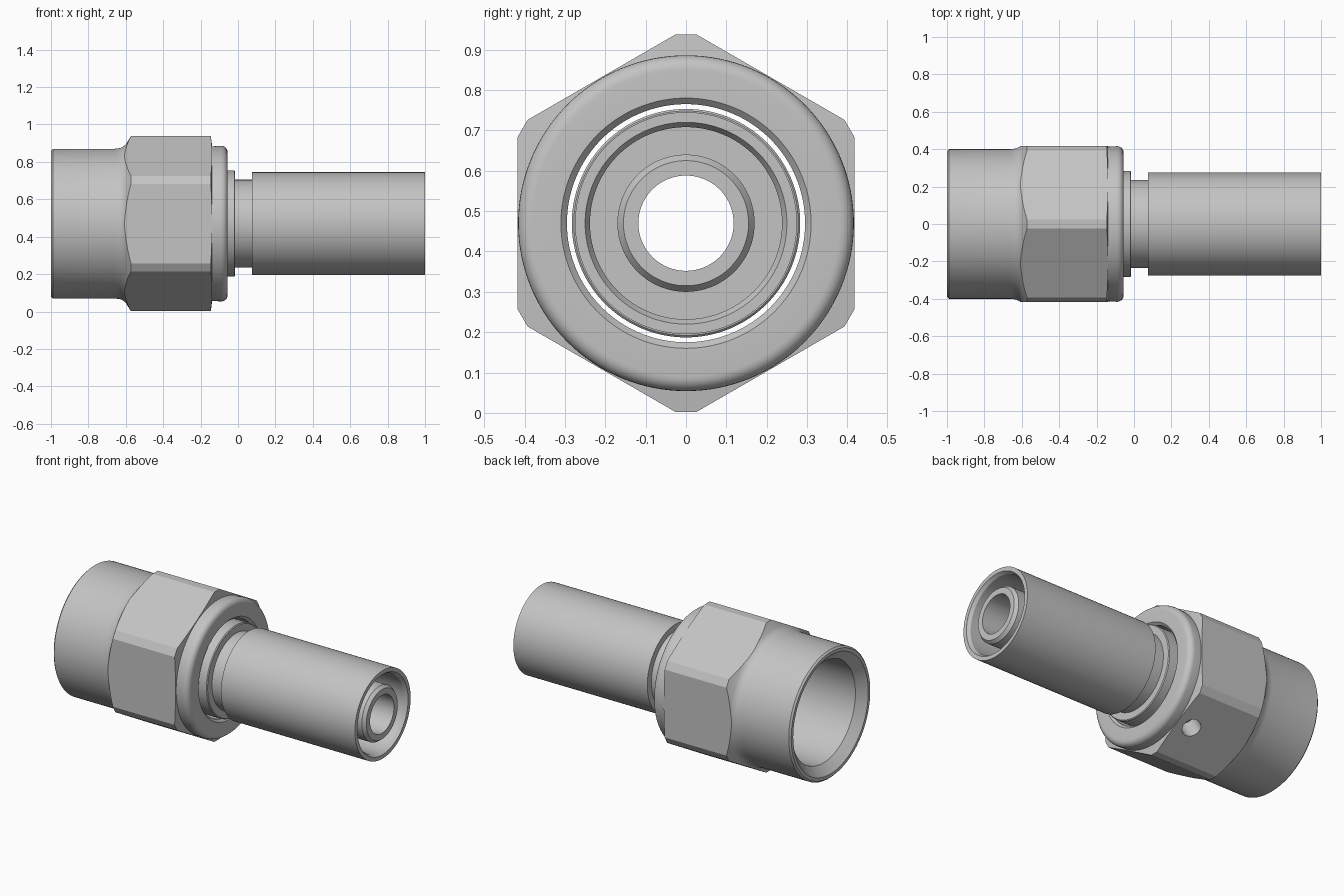
import bpy
import bmesh
from math import sin, cos, pi, radians
from mathutils import Matrix, Vector

cube = bpy.data.objects.get("Cube")
if cube:
    bpy.data.objects.remove(cube, do_unlink=True)

AXIS_Z = 0.47
SEGMENTS = 128

steel = bpy.data.materials.new("grey_steel")
steel.use_nodes = True
grey = (0.55, 0.55, 0.55, 1)
steel.diffuse_color = grey
steel.node_tree.nodes["Principled BSDF"].inputs["Base Color"].default_value = grey


def make_object(name, bm):
    bmesh.ops.recalc_face_normals(bm, faces=bm.faces)
    mesh = bpy.data.meshes.new(name)
    bm.to_mesh(mesh)
    bm.free()
    mesh.materials.append(steel)
    obj = bpy.data.objects.new(name, mesh)
    bpy.context.collection.objects.link(obj)
    return obj


def bridge(bm, a, b):
    for i in range(len(a)):
        j = (i + 1) % len(a)
        bm.faces.new((a[i], a[j], b[j], b[i]))


def revolve(name, profile):
    """Turn a closed (x, radius) outline around the long axis."""
    bm = bmesh.new()
    rings = []
    for x, r in profile:
        angles = [2 * pi * i / SEGMENTS for i in range(SEGMENTS)]
        rings.append([bm.verts.new((x, r * cos(a), AXIS_Z + r * sin(a))) for a in angles])
    for k, ring in enumerate(rings):
        bridge(bm, ring, rings[(k + 1) % len(rings)])
    return make_object(name, bm)


def boolean(obj, cutter, operation):
    mod = obj.modifiers.new(operation, 'BOOLEAN')
    mod.object = cutter
    mod.operation = operation
    mod.solver = 'EXACT'
    bpy.context.view_layer.objects.active = obj
    bpy.ops.object.modifier_apply(modifier=mod.name)
    bpy.data.objects.remove(cutter, do_unlink=True)


def smooth(obj):
    bpy.ops.object.select_all(action='DESELECT')
    obj.select_set(True)
    bpy.context.view_layer.objects.active = obj
    bpy.ops.object.shade_smooth_by_angle(angle=radians(25))


# Swivel nut: plain skirt, flared hexagon zone, rounded collar and through bore
fillet = 0.035
collar = [(-0.055 - fillet + fillet * sin(t), 0.416 - fillet + fillet * cos(t))
          for t in [pi / 2 * i / 6 for i in range(7)]]
nut = revolve("swivel_nut", [
    (-0.95, 0.315), (-1.0, 0.37), (-1.0, 0.39), (-0.99, 0.4),
    (-0.66, 0.4), (-0.63, 0.404), (-0.612, 0.413), (-0.60, 0.424), (-0.565, 0.48),
    (-0.147, 0.48), (-0.138, 0.413), *collar,
    (-0.055, 0.31), (-0.07, 0.295), (-0.45, 0.295), (-0.47, 0.315)])

# Hexagon with clipped corners trims the flared zone
bm = bmesh.new()
ends = []
for x in (-1.2, 0.2):
    ring = []
    for k in range(6):
        for side in (-1, 1):
            a = radians(90 + 60 * k + 3.1 * side)
            ring.append(bm.verts.new((x, 0.4687 * cos(a), AXIS_Z + 0.4687 * sin(a))))
    bm.faces.new(ring)
    ends.append(ring)
bridge(bm, *ends)
boolean(nut, make_object("hexagon_cutter", bm), 'INTERSECT')

# Small radial hole in the lower back flat
direction = Vector((0, 0.5, -sin(pi / 3)))
place = Matrix.Translation(Vector((-0.24, 0, AXIS_Z)) + direction * 0.4)
bm = bmesh.new()
bmesh.ops.create_cone(bm, cap_ends=True, segments=32, radius1=0.055, radius2=0.055, depth=0.26,
                      matrix=place @ direction.to_track_quat('Z', 'Y').to_matrix().to_4x4())
boolean(nut, make_object("hole_cutter", bm), 'DIFFERENCE')
smooth(nut)

# Inner stem: tapered nose, flange, neck and hose tail
stem = revolve("hose_stem", [
    (-0.52, 0.118), (-0.52, 0.21), (-0.38, 0.283), (-0.02, 0.283), (-0.015, 0.278),
    (-0.015, 0.235), (0.12, 0.235), (0.12, 0.17), (0.975, 0.17), (0.995, 0.155),
    (0.995, 0.118)])
smooth(stem)

# Thin crimp sleeve around the tail
sleeve = revolve("crimp_sleeve", [
    (0.075, 0.235), (0.075, 0.275), (1.0, 0.275), (1.0, 0.25), (0.98, 0.238), (0.121, 0.238),
    (0.121, 0.235)])
smooth(sleeve)
